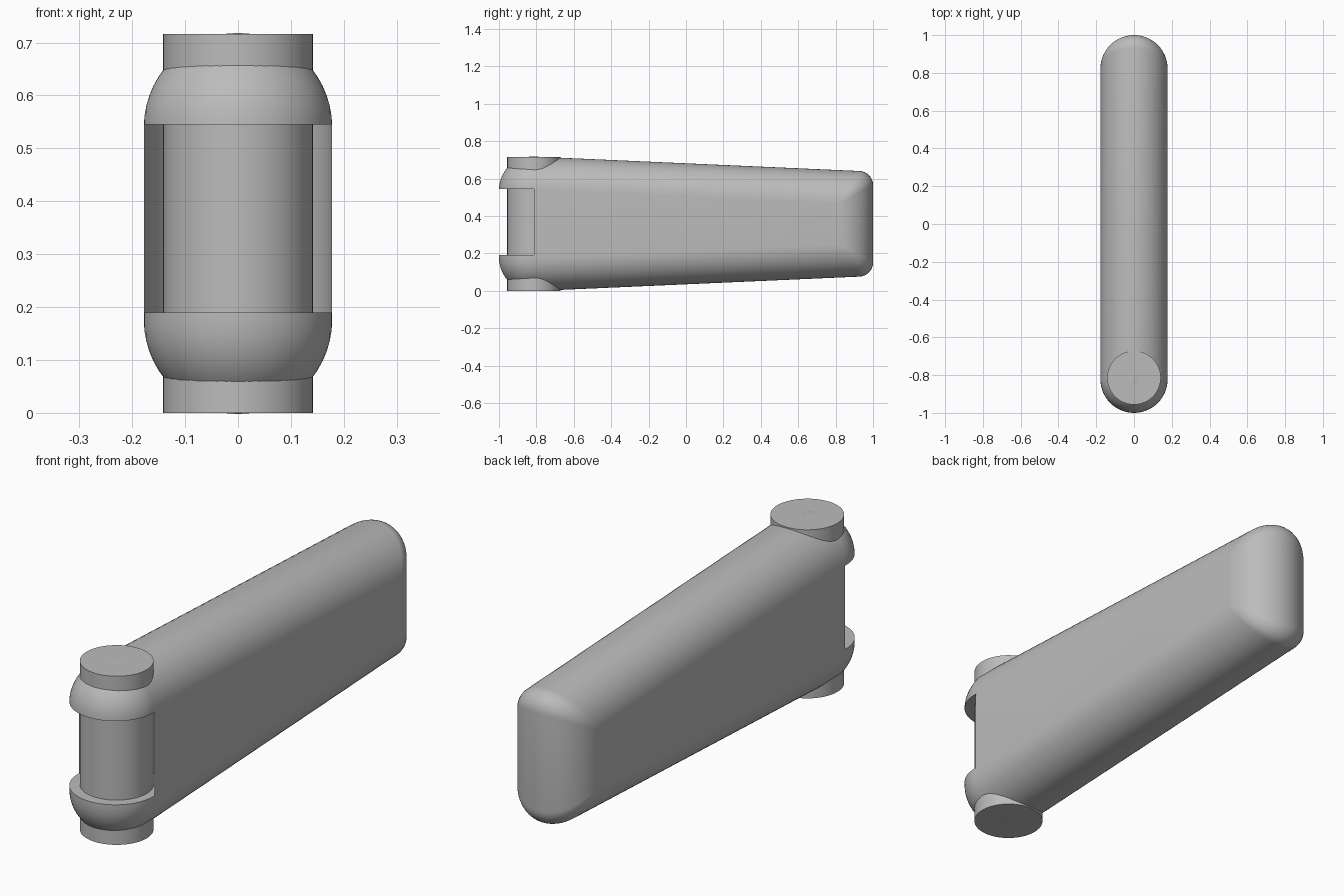
import bpy
import bmesh
from math import sin, cos, pi, radians

cube = bpy.data.objects.get("Cube")
if cube:
    bpy.data.objects.remove(cube, do_unlink=True)

R = 0.178                  # edge rounding and half width of the arm
MID = 0.358                # middle height
Y_END = 0.822              # centre of the rounded ends
H_FRONT, H_BACK = 0.182, 0.109   # half heights of the flat sides
SLOPE = (H_FRONT - H_BACK) / (2 * Y_END)
PIN_Y, PIN_R = -0.814, 0.142
SLOT_LOW, SLOT_HIGH = 0.19, 0.545

grey = bpy.data.materials.new("grey")
grey.use_nodes = True
colour = (0.5, 0.5, 0.5, 1)
grey.diffuse_color = colour
grey.node_tree.nodes["Principled BSDF"].inputs["Base Color"].default_value = colour


def make_object(name, bm):
    bmesh.ops.recalc_face_normals(bm, faces=bm.faces)
    mesh = bpy.data.meshes.new(name)
    bm.to_mesh(mesh)
    bm.free()
    mesh.materials.append(grey)
    obj = bpy.data.objects.new(name, mesh)
    bpy.context.collection.objects.link(obj)
    return obj


def activate(obj):
    bpy.ops.object.select_all(action="DESELECT")
    obj.select_set(True)
    bpy.context.view_layer.objects.active = obj


def smooth(obj):
    activate(obj)
    bpy.ops.object.shade_smooth_by_angle(angle=radians(32))


def arm_slice(t):
    """Upright outline of the arm, grown by t from the flat side."""
    upper = []
    for i in range(11):                       # round front corner
        a = pi - i / 10 * pi / 2
        upper.append((-Y_END + t * cos(a), H_FRONT + t * sin(a)))
    f = 0.4 * t                               # tighter back corner
    for i in range(9):
        a = pi / 2 - i / 8 * pi / 2
        y = t - f + f * cos(a)
        upper.append((Y_END + y, H_BACK - SLOPE * y + t - f + f * sin(a)))
    lower = [(y, -z) for y, z in reversed(upper)]
    return upper + lower


# Arm: slices lofted from side to side
bm = bmesh.new()
STEPS = 28
rings = []
for k in range(STEPS + 1):
    a = pi * k / STEPS
    rings.append([bm.verts.new((R * cos(a), y, MID + z))
                  for y, z in arm_slice(R * sin(a))])
for r0, r1 in zip(rings, rings[1:]):
    for i in range(len(r0)):
        j = (i + 1) % len(r0)
        bm.faces.new((r0[i], r0[j], r1[j], r1[i]))
bm.faces.new(rings[0])
bm.faces.new(rings[-1])
bmesh.ops.remove_doubles(bm, verts=bm.verts, dist=0.00005)
arm = make_object("arm", bm)

# Slot around the pin, with a hollow round back
bm = bmesh.new()
outline = [(0.177 * cos(pi * i / 32), PIN_Y + 0.177 * sin(pi * i / 32)) for i in range(33)]
outline += [(-0.3, PIN_Y), (-0.3, -1.2), (0.3, -1.2), (0.3, PIN_Y)]
base = bm.faces.new([bm.verts.new((x, y, SLOT_LOW)) for x, y in outline])
extruded = bmesh.ops.extrude_face_region(bm, geom=[base])["geom"]
bmesh.ops.translate(bm, vec=(0, 0, SLOT_HIGH - SLOT_LOW),
                    verts=[v for v in extruded if isinstance(v, bmesh.types.BMVert)])
cutter = make_object("slot_cutter", bm)
cutter.hide_render = True

cut = arm.modifiers.new("slot", "BOOLEAN")
cut.operation = "DIFFERENCE"
cut.solver = "EXACT"
cut.object = cutter
activate(arm)
bpy.ops.object.modifier_apply(modifier=cut.name)
bpy.data.objects.remove(cutter, do_unlink=True)
smooth(arm)

# Hinge pin
bpy.ops.mesh.primitive_cylinder_add(vertices=48, radius=PIN_R, depth=2 * MID,
                                    location=(0, PIN_Y, MID))
pin = bpy.context.object
pin.name = "hinge_pin"
pin.data.materials.append(grey)
smooth(pin)
